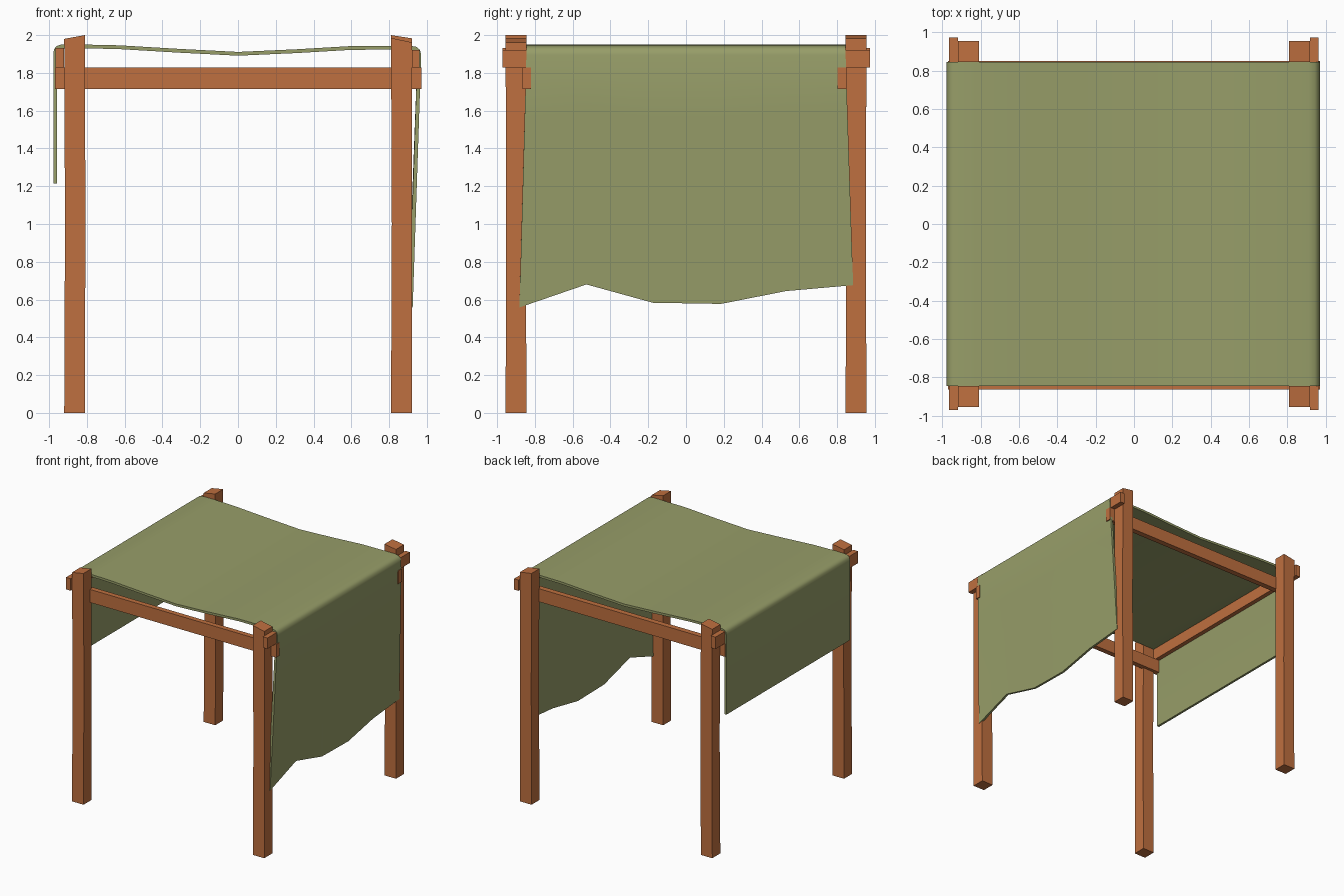
import bpy, bmesh

if "Cube" in bpy.data.objects:
    bpy.data.objects.remove(bpy.data.objects["Cube"])


def material(name, rgb):
    m = bpy.data.materials.new(name)
    m.diffuse_color = (*rgb, 1)
    m.use_nodes = True
    m.node_tree.nodes["Principled BSDF"].inputs["Base Color"].default_value = m.diffuse_color
    return m


WOOD = material("wood", (0.52, 0.16, 0.05))
CLOTH = material("canvas", (0.31, 0.34, 0.14))


def finish(bm, name, mat):
    mesh = bpy.data.meshes.new(name)
    bm.to_mesh(mesh)
    bm.free()
    mesh.materials.append(mat)
    ob = bpy.data.objects.new(name, mesh)
    bpy.context.collection.objects.link(ob)
    return ob


def loft(name, rings):
    """Closed prism through four-cornered rings, bottom to top."""
    bm = bmesh.new()
    vs = [[bm.verts.new(p) for p in ring] for ring in rings]
    for a, b in zip(vs, vs[1:]):
        for k in range(4):
            n = (k + 1) % 4
            bm.faces.new((a[k], a[n], b[n], b[k]))
    bm.faces.new(vs[0][::-1])
    bm.faces.new(vs[-1])
    bmesh.ops.recalc_face_normals(bm, faces=bm.faces)
    return finish(bm, name, WOOD)


def ring(x0, x1, y0, y1, za, zb):
    return [(x0, y0, za), (x1, y0, zb), (x1, y1, zb), (x0, y1, za)]


# Corner posts with slightly uneven sides and slanted tops
for name, x, y, za, zb in (("front_left_post", -0.865, -0.9, 1.98, 2.0),
                           ("front_right_post", 0.865, -0.9, 1.985, 1.962),
                           ("back_left_post", -0.865, 0.9, 1.98, 2.0),
                           ("back_right_post", 0.865, 0.9, 2.0, 1.983)):
    w = 0.055
    loft(name, [ring(x - w, x + w, y - w, y + w, 0, 0),
                ring(x - w + 0.004, x + w + 0.002, y - w + 0.003, y + w - 0.002, 1.0, 1.0),
                ring(x - w, x + w, y - w, y + w, za, zb)])

# Lower rails along x, inside the posts
for name, y0, y1 in (("front_rail", -0.865, -0.82), ("back_rail", 0.802, 0.85)):
    loft(name, [ring(-0.97, 0.972, y0, y1, z, z) for z in (1.715, 1.828)])

# Upper rails along y, outside the posts
for name, x0, x1, top in (("left_rail", -0.965, -0.92, 1.932),
                          ("right_rail", 0.92, 0.962, 1.922)):
    loft(name, [ring(x0, x1, -0.972, 0.975, z, z) for z in (1.828, top)])

# Canvas: outer profile swept across the width, ragged hem on the right
profile = [(-0.978, 1.215), (-0.978, 1.90), (-0.974, 1.925), (-0.962, 1.941),
           (-0.94, 1.949), (-0.82, 1.95), (-0.63, 1.946), (-0.31, 1.927),
           (0, 1.911), (0.31, 1.925), (0.6, 1.942), (0.91, 1.944),
           (0.945, 1.938), (0.963, 1.922), (0.97, 1.895)]
hem = [(-0.882, 0.558), (-0.527, 0.68), (-0.175, 0.583),
       (0.185, 0.577), (0.53, 0.645), (0.885, 0.676)]
bm = bmesh.new()
tops = [-0.845 + 0.338 * j for j in range(6)]
grid = [[bm.verts.new((x, y, z)) for y in tops] for x, z in profile]
for t in (0.25, 0.5, 0.75, 1):
    grid.append([bm.verts.new((0.97 - 0.045 * t, y + (hy - y) * t, 1.895 + (hz - 1.895) * t))
                 for y, (hy, hz) in zip(tops, hem)])
for a, b in zip(grid, grid[1:]):
    for j in range(5):
        bm.faces.new((a[j], b[j], b[j + 1], a[j + 1]))
canvas = finish(bm, "canvas_cover", CLOTH)
solid = canvas.modifiers.new("thickness", 'SOLIDIFY')
solid.thickness = 0.02
solid.offset = -1
bpy.context.view_layer.objects.active = canvas
canvas.select_set(True)
bpy.ops.object.modifier_apply(modifier=solid.name)
bpy.ops.object.shade_smooth_by_angle(angle=0.6)
